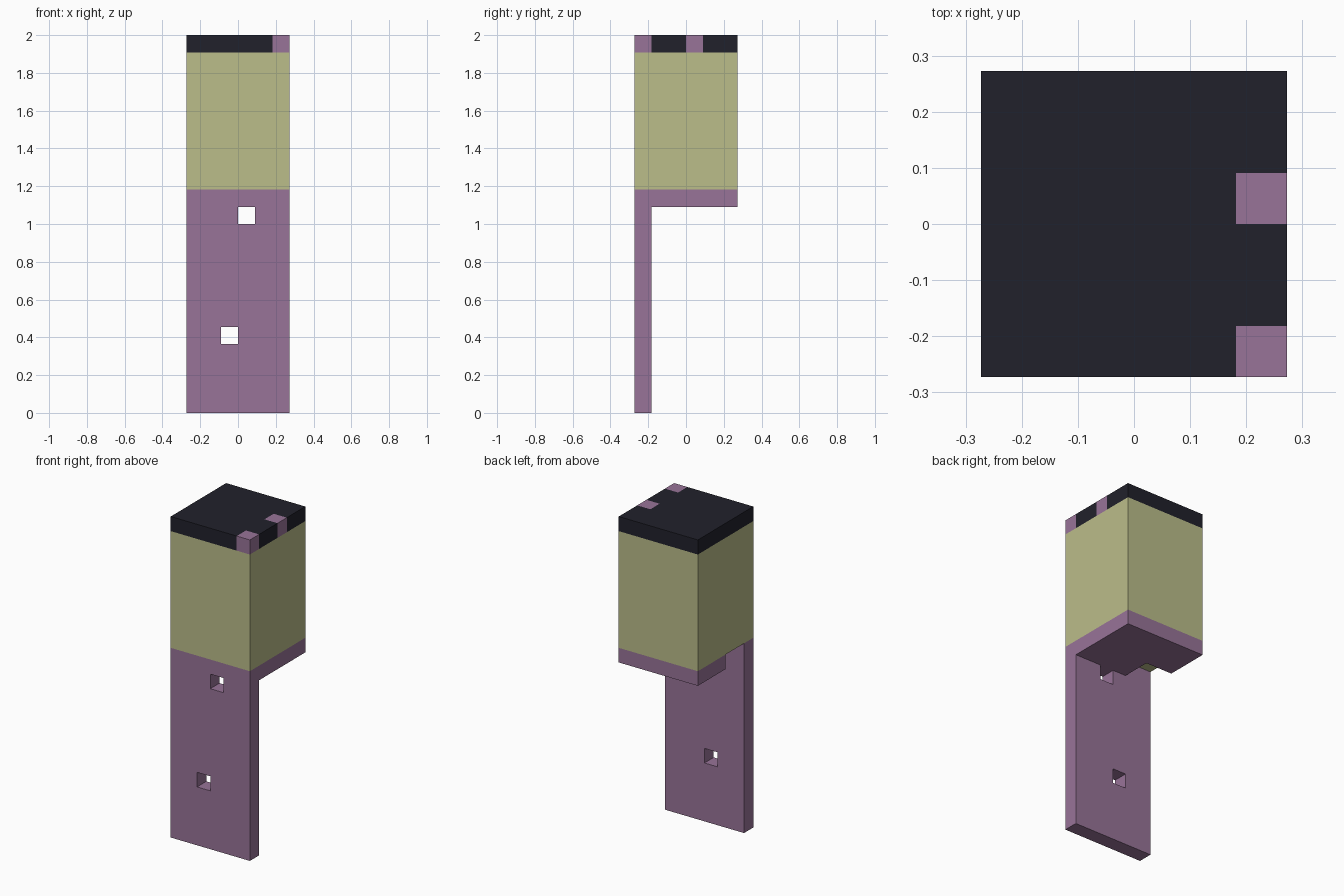
import bpy
import bmesh
from mathutils import Vector

default = bpy.data.objects.get("Cube")
if default:
    bpy.data.objects.remove(default)

U = 1 / 11  # one block of the model


def material(name, rgb):
    mat = bpy.data.materials.new(name)
    mat.use_nodes = True
    mat.diffuse_color = (*rgb, 1)
    mat.node_tree.nodes["Principled BSDF"].inputs["Base Color"].default_value = (*rgb, 1)
    return mat


purple = material("dusty purple", (0.314, 0.174, 0.314))
olive = material("pale olive", (0.497, 0.509, 0.254))
dark = material("dark navy", (0.0152, 0.0152, 0.0242))


def prism(name, outline, low, high, mat, axis="z"):
    """Extrude an outline (in blocks) along z (outline is x, y) or y (outline is x, z)."""
    def point(a, b, depth):
        return Vector((a, b, depth) if axis == "z" else (a, depth, b)) * U
    bm = bmesh.new()
    face = bm.faces.new([bm.verts.new(point(a, b, low)) for a, b in outline])
    grown = bmesh.ops.extrude_face_region(bm, geom=[face])["geom"]
    bmesh.ops.translate(bm, vec=point(0, 0, high - low),
                        verts=[g for g in grown if isinstance(g, bmesh.types.BMVert)])
    bmesh.ops.recalc_face_normals(bm, faces=bm.faces)
    mesh = bpy.data.meshes.new(name)
    bm.to_mesh(mesh)
    bm.free()
    mesh.materials.append(mat)
    obj = bpy.data.objects.new(name, mesh)
    bpy.context.collection.objects.link(obj)
    return obj


def rect(x0, y0, x1, y1):
    return [(x0, y0), (x1, y0), (x1, y1), (x0, y1)]


# Front plate, with the upper window as a notch under the base slab
plate = prism("front_plate",
              [(-3, 0), (3, 0), (3, 12), (1, 12), (1, 11), (0, 11), (0, 12), (-3, 12)],
              -3, -2, purple, axis="y")

# Lower window cut through the plate
cutter = prism("window_cutter", rect(-1, 4, 0, 5), -4, -1, purple, axis="y")
cutter.hide_render = True
cut = plate.modifiers.new("window", "BOOLEAN")
cut.operation = "DIFFERENCE"
cut.solver = "EXACT"
cut.object = cutter
bpy.context.view_layer.objects.active = plate
bpy.ops.object.modifier_apply(modifier=cut.name)
bpy.data.objects.remove(cutter)

# Base slab with the recess on its right side behind the plate
prism("base_slab",
      [(-3, -3), (3, -3), (3, 3), (-3, 3), (-3, 0), (-1, 0), (-1, -2), (-3, -2)],
      12, 13, purple)

# Main body
prism("body", rect(-3, -3, 3, 3), 13, 21, olive)

# Cap with two gaps on its left edge, filled by purple blocks
prism("cap",
      [(-3, -3), (2, -3), (2, -2), (3, -2), (3, 0), (2, 0), (2, 1), (3, 1), (3, 3), (-3, 3)],
      21, 22, dark)
for name, y in (("front_cap_block", -3), ("middle_cap_block", 0)):
    prism(name, rect(2, y, 3, y + 1), 21, 22, purple)
